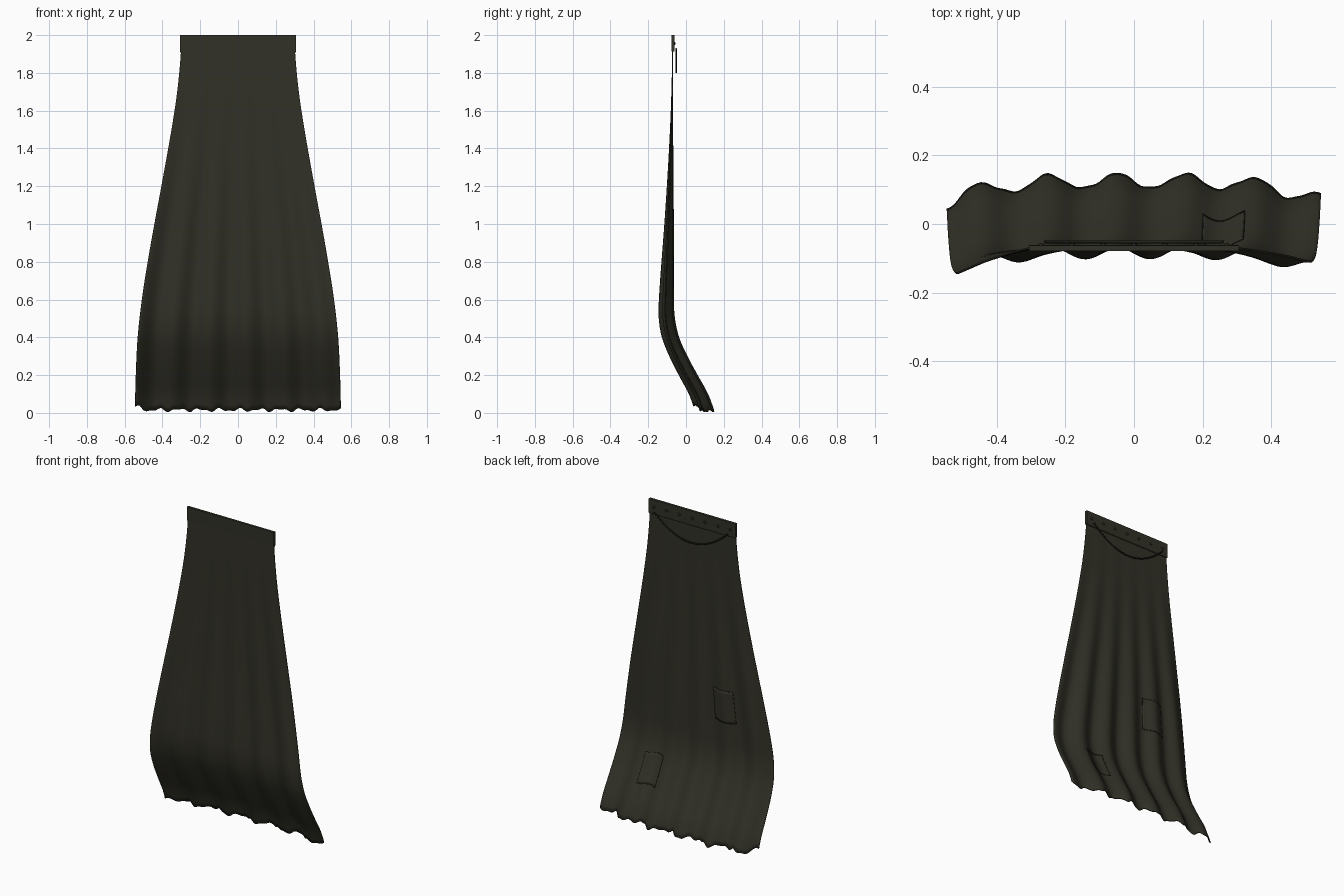
import bpy, bmesh, math
from mathutils import Vector

if "Cube" in bpy.data.objects:
    bpy.data.objects.remove(bpy.data.objects["Cube"])


def material(name, rgb):
    m = bpy.data.materials.new(name)
    m.diffuse_color = (*rgb, 1)
    m.use_nodes = True
    m.node_tree.nodes["Principled BSDF"].inputs["Base Color"].default_value = m.diffuse_color
    return m


CLOTH = material("dark olive cloth", (0.031, 0.030, 0.020))
DARK = material("blackened trim", (0.016, 0.016, 0.011))

# height, half width / height, depth of the hanging cloth
WIDTH = [(0, .545), (.2, .54), (.4, .53), (.6, .508), (.8, .477), (1, .442),
         (1.2, .405), (1.5, .352), (1.7, .322), (1.9, .303), (2, .302)]
DEPTH = [(0, .13), (.1, .093), (.2, .038), (.3, -.015), (.4, -.058), (.5, -.079),
         (.6, -.083), (1, -.077), (1.4, -.074), (2, -.07)]


def curve_at(pts, z):
    """Smooth interpolation through the profile points."""
    z = min(max(z, pts[0][0]), pts[-1][0])
    n = len(pts)

    def slope(i):
        a, b = pts[max(i - 1, 0)], pts[min(i + 1, n - 1)]
        return (b[1] - a[1]) / (b[0] - a[0])
    i = max(k for k in range(n - 1) if pts[k][0] <= z)
    (z0, y0), (z1, y1) = pts[i], pts[i + 1]
    d = z1 - z0
    t = (z - z0) / d
    return ((2*t**3 - 3*t*t + 1) * y0 + (t**3 - 2*t*t + t) * d * slope(i)
            + (3*t*t - 2*t**3) * y1 + (t**3 - t*t) * d * slope(i + 1))


def cape_point(u, z, lift=0.0):
    """Point on the cape; u runs -1..1 across, folds deepen downwards."""
    t = min(max((1.9 - z) / 1.9, 0), 1)
    s = t * t * (3 - 2 * t)
    fold = .021 * s * math.cos(2 * math.pi * (u * .545 + .05) / .2)
    bend = -.055 * s * abs(u) ** 3.5
    return Vector((u * curve_at(WIDTH, z), curve_at(DEPTH, z) + fold + bend + lift, z))


def hem(u):
    return .016 + .007 * math.sin(32 * u + 1) + .005 * math.sin(57 * u) \
        + .018 * max(0, -u - .9) / .1


def finish(name, bm, mat):
    me = bpy.data.meshes.new(name)
    bm.to_mesh(me)
    bm.free()
    ob = bpy.data.objects.new(name, me)
    bpy.context.collection.objects.link(ob)
    me.materials.append(mat)
    for p in me.polygons:
        p.use_smooth = True
    return ob


def sheet(name, u_range, z_func, nu, nz, lift, thick, mat):
    bm = bmesh.new()
    rows = []
    for j in range(nz + 1):
        row = []
        for i in range(nu + 1):
            u = u_range[0] + (u_range[1] - u_range[0]) * i / nu
            row.append(bm.verts.new(cape_point(u, z_func(u, j / nz), lift)))
        rows.append(row)
    for a, b in zip(rows, rows[1:]):
        for i in range(nu):
            bm.faces.new((a[i], a[i + 1], b[i + 1], b[i]))
    ob = finish(name, bm, mat)
    mod = ob.modifiers.new("thickness", 'SOLIDIFY')
    mod.thickness = thick
    mod.offset = 0
    bpy.context.view_layer.objects.active = ob
    ob.select_set(True)
    bpy.ops.object.shade_smooth_by_angle(angle=math.radians(40))
    ob.select_set(False)
    return ob


def tube(name, pts, r, mat, closed=False):
    cu = bpy.data.curves.new(name, 'CURVE')
    cu.dimensions = '3D'
    cu.bevel_depth = r
    cu.bevel_resolution = 1
    sp = cu.splines.new('POLY')
    sp.points.add(len(pts) - 1)
    for p, c in zip(sp.points, pts):
        p.co = (*c, 1)
    sp.use_cyclic_u = closed
    cu.materials.append(mat)
    ob = bpy.data.objects.new(name, cu)
    bpy.context.collection.objects.link(ob)
    return ob


# main cloth with wavy hem
sheet("cape_cloth", (-1, 1), lambda u, v: hem(u) + (1.99 - hem(u)) * v, 110, 70, 0, .006, CLOTH)

# stiff collar band along the top
bm = bmesh.new()
bmesh.ops.create_cube(bm, size=1)
for v in bm.verts:
    v.co = (v.co.x * .612, v.co.y * .016 - .07, v.co.z * .088 + 1.956)
band = finish("collar_band", bm, CLOTH)
for p in band.data.polygons:
    p.use_smooth = False
tube("collar_seam", [(-.306, -.066, 1.912), (.306, -.066, 1.912)], .005, CLOTH)

# rivets on the back of the band
bm = bmesh.new()
for k in range(-3, 4):
    g = bmesh.ops.create_uvsphere(bm, u_segments=10, v_segments=6, radius=.009)
    for v in g["verts"]:
        v.co = (v.co.x + k * .09, v.co.y * .6 - .061, v.co.z + 1.955)
finish("collar_rivets", bm, DARK)

# cord hanging in a loop below the band
tube("hanging_cord", [(.26 * k / 20, -.052, 1.803 + .125 * (k / 20) ** 2)
                      for k in range(-20, 21)], .0045, DARK)

# sewn patches on the back, each with a fine stitched outline
for name, xa, xb, za, zb in (("lower_patch", .20, .32, .22, .39),
                             ("upper_patch", -.28, -.14, .71, .91)):
    w = curve_at(WIDTH, (za + zb) / 2)
    ua, ub = xa / w, xb / w
    sheet(name, (ua, ub), lambda u, v: za + (zb - za) * v, 16, 12, .005, .003, CLOTH)
    corners = [(ua, za), (ub, za), (ub, zb), (ua, zb)]
    path = []
    for (u0, z0), (u1, z1) in zip(corners, corners[1:] + corners[:1]):
        path += [cape_point(u0 + (u1 - u0) * k / 12, z0 + (z1 - z0) * k / 12, .005)
                 for k in range(12)]
    tube(name + "_stitching", path, .002, DARK, True)
